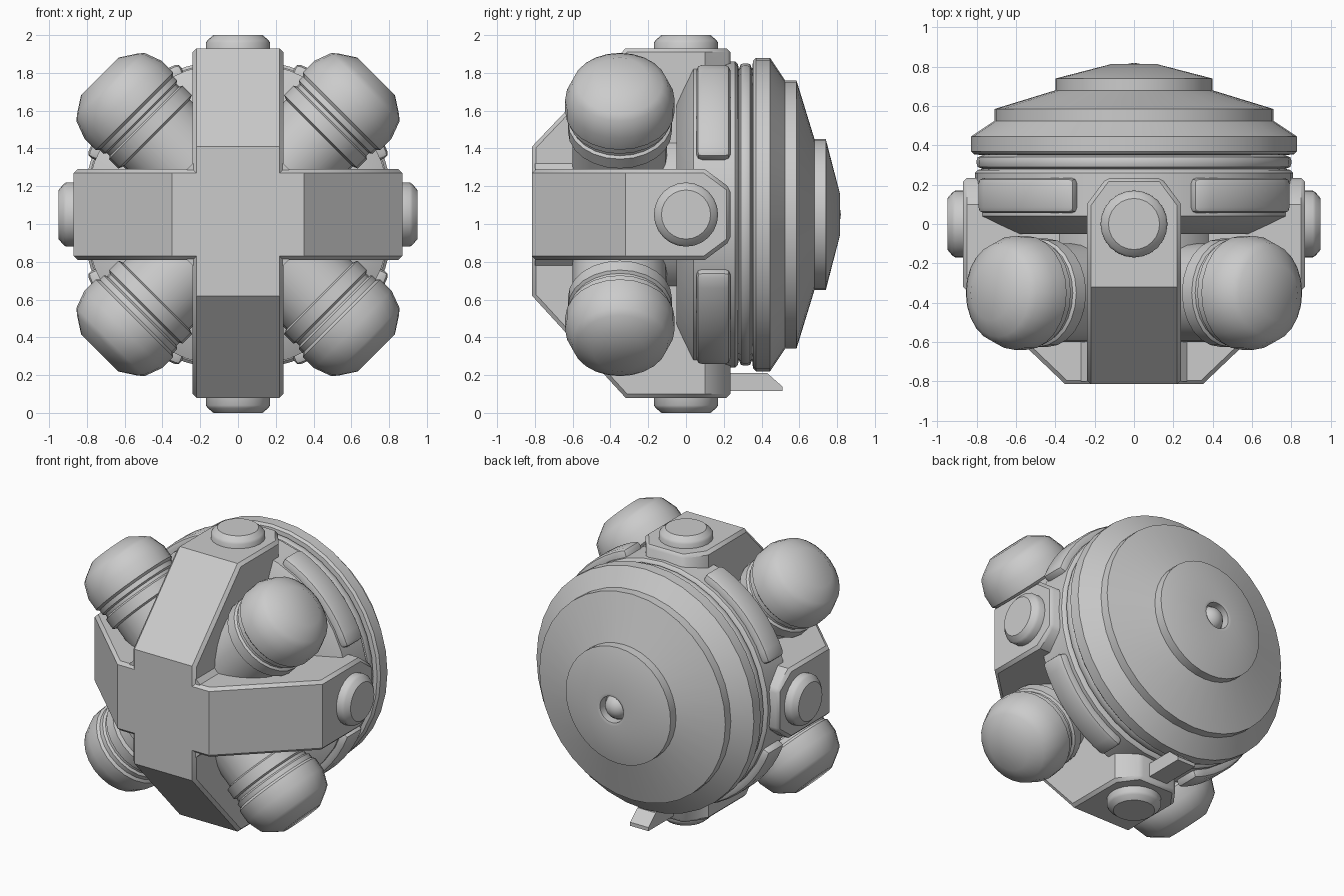
import bpy, bmesh, math
from mathutils import Vector

if "Cube" in bpy.data.objects:
    bpy.data.objects.remove(bpy.data.objects["Cube"])

C = Vector((0, 0, 1.05))   # hub centre


def finish(name, bm, angle=35):
    bmesh.ops.recalc_face_normals(bm, faces=bm.faces[:])
    me = bpy.data.meshes.new(name)
    bm.to_mesh(me)
    bm.free()
    ob = bpy.data.objects.new(name, me)
    bpy.context.collection.objects.link(ob)
    bpy.ops.object.select_all(action='DESELECT')
    ob.select_set(True)
    bpy.context.view_layer.objects.active = ob
    bpy.ops.object.shade_smooth_by_angle(angle=math.radians(angle))
    return ob


def lathe(name, profile, direction, origin, n=32):
    """Revolve (radius, distance) points about an axis, closing both ends."""
    bm = bmesh.new()
    rings = []
    for r, d in profile:
        rings.append([bm.verts.new((r * math.cos(2 * math.pi * i / n),
                                    r * math.sin(2 * math.pi * i / n), d)) for i in range(n)])
    for a, b in zip(rings, rings[1:]):
        for i in range(n):
            j = (i + 1) % n
            bm.faces.new((a[i], a[j], b[j], b[i]))
    bm.faces.new(rings[0])
    bm.faces.new(rings[-1])
    ob = finish(name, bm)
    ob.rotation_euler = Vector(direction).to_track_quat('Z', 'Y').to_euler()
    ob.location = origin
    return ob


def bevel_sharp(bm, offset, segments=1, min_angle=50):
    edges = [e for e in bm.edges if len(e.link_faces) == 2
             and e.calc_face_angle(0) > math.radians(min_angle)]
    bmesh.ops.bevel(bm, geom=edges, offset=offset, segments=segments,
                    profile=0.5, affect='EDGES', clamp_overlap=True)


def hull(name, points, bevel=0):
    bm = bmesh.new()
    for p in points:
        bm.verts.new(p)
    bmesh.ops.convex_hull(bm, input=bm.verts[:])
    bmesh.ops.dissolve_limit(bm, angle_limit=0.01, verts=bm.verts[:], edges=bm.edges[:])
    bmesh.ops.recalc_face_normals(bm, faces=bm.faces[:])
    if bevel:
        bevel_sharp(bm, bevel)
    return finish(name, bm)


# main body and stepped rear dome
lathe("body_dome", [
    (0.45, -0.40), (0.45, -0.05), (0.63, -0.05), (0.81, 0.04), (0.81, 0.26), (0.795, 0.275),
    (0.77, 0.28), (0.795, 0.29), (0.80, 0.305), (0.80, 0.325), (0.795, 0.34), (0.77, 0.35),
    (0.815, 0.355), (0.83, 0.37), (0.83, 0.445), (0.71, 0.525), (0.71, 0.585), (0.40, 0.68),
    (0.40, 0.74), (0.11, 0.815), (0.09, 0.81), (0.09, 0.75)], (0, 1, 0), C, 36)

# rear lens ball
bm = bmesh.new()
bmesh.ops.create_uvsphere(bm, u_segments=20, v_segments=12, radius=0.085)
finish("rear_lens", bm).location = C + Vector((0, 0.735, 0))


# crossed front arms, hexagonal at the rear ends
def arm_points(ends):
    pts = []
    for sign, reach, brk in ends:
        for side in (-1, 1):
            for u, y, w in ((brk, -0.815, 0.24), (reach, -0.32, 0.24),
                            (reach, 0.10, 0.24), (reach, 0.235, 0.14)):
                pts.append((sign * u, y, side * w))
    return pts


hull("horizontal_arm", [C + Vector(p) for p in arm_points(((1, 0.87, 0.35), (-1, 0.87, 0.35)))], 0.02)
hull("vertical_arm", [C + Vector((w, y, u)) for u, y, w in
                      arm_points(((1, 0.88, 0.36), (-1, 0.97, 0.43)))], 0.02)
# small fillets where the arms cross
hull("arm_crossing", [C + Vector((sx * a, y, sz * b)) for sx in (-1, 1) for sz in (-1, 1)
                      for a, b in ((0.27, 0.24), (0.24, 0.27)) for y in (-0.80, -0.3)])

# round buttons on the arm ends
for name, d, reach in (("right_button", (1, 0, 0), 0.95), ("left_button", (-1, 0, 0), 0.95),
                       ("top_button", (0, 0, 1), 0.95), ("bottom_button", (0, 0, -1), 1.05)):
    lathe(name, [(0.17, reach - 0.11), (0.17, reach - 0.04), (0.16, reach - 0.025),
                 (0.13, reach)], d, C, 24)

# four diagonal thrusters and four curved side pads
for sx in (-1, 1):
    for sz in (-1, 1):
        tag = ("upper" if sz > 0 else "lower") + ("_right" if sx > 0 else "_left")
        lathe(tag + "_thruster", [
            (0.25, 0.1), (0.25, 0.61), (0.275, 0.62), (0.275, 0.69), (0.26, 0.70),
            (0.26, 0.72), (0.275, 0.73), (0.275, 0.76), (0.29, 0.775), (0.29, 0.86),
            (0.255, 0.955), (0.225, 0.98), (0.14, 1.035)],
            (sx, 0, sz), C + Vector((0, -0.35, 0)), 24)

        bm = bmesh.new()
        rows = []
        for i in range(9):
            a = math.radians(21 + 48 * i / 8)
            rows.append([bm.verts.new((sx * r * math.cos(a), y, sz * r * math.sin(a)))
                         for r, y in ((0.74, 0.055), (0.86, 0.055), (0.86, 0.235), (0.74, 0.235))])
        for p, q in zip(rows, rows[1:]):
            for k in range(4):
                m = (k + 1) % 4
                bm.faces.new((p[k], p[m], q[m], q[k]))
        bm.faces.new(rows[0])
        bm.faces.new(rows[-1])
        bmesh.ops.recalc_face_normals(bm, faces=bm.faces[:])
        bevel_sharp(bm, 0.03, 2)
        finish(tag + "_pad", bm).location = C

# rear tab under the body
hull("rear_tab", [(x, y, z) for x in (-0.07, 0.07) for y, z in
                  ((0.15, 0.115), (0.51, 0.115), (0.51, 0.14), (0.43, 0.21), (0.15, 0.21))])
